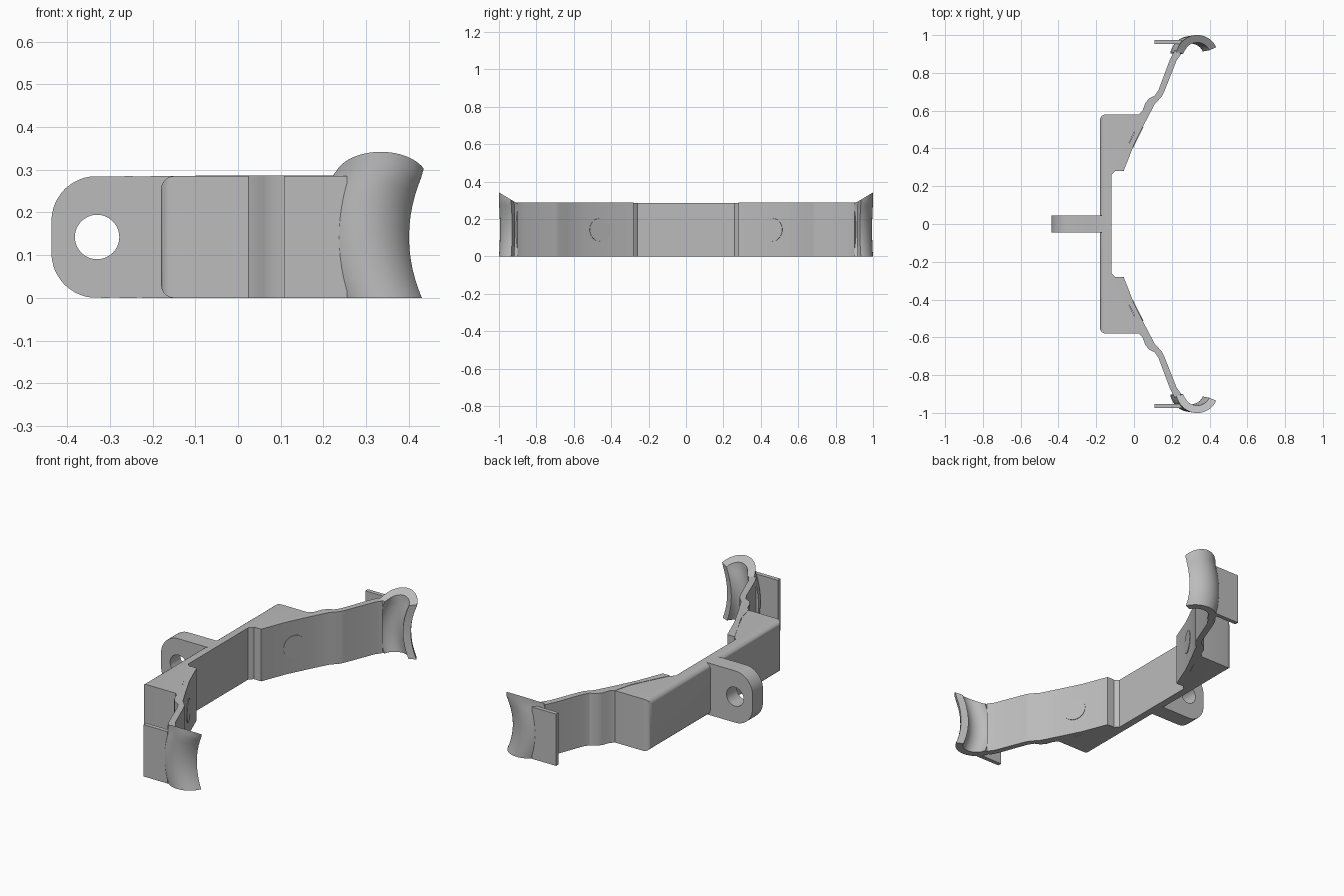
import bpy, bmesh, math
from mathutils import Vector

cube = bpy.data.objects.get("Cube")
if cube:
    bpy.data.objects.remove(cube)

HEIGHT = 0.285
MID = HEIGHT / 2

grey = bpy.data.materials.new("plain grey")
grey.use_nodes = True
grey.diffuse_color = (0.5, 0.5, 0.5, 1)
grey.node_tree.nodes["Principled BSDF"].inputs["Base Color"].default_value = (0.5, 0.5, 0.5, 1)


def finish(name, bm, mirror=False):
    bmesh.ops.recalc_face_normals(bm, faces=bm.faces)
    mesh = bpy.data.meshes.new(name)
    bm.to_mesh(mesh)
    bm.free()
    obj = bpy.data.objects.new(name, mesh)
    bpy.context.collection.objects.link(obj)
    mesh.materials.append(grey)
    if mirror:
        mod = obj.modifiers.new("both sides", 'MIRROR')
        mod.use_axis = (False, True, False)
    bpy.ops.object.select_all(action='DESELECT')
    bpy.context.view_layer.objects.active = obj
    obj.select_set(True)
    bpy.ops.object.shade_smooth_by_angle(angle=math.radians(28))
    return obj


def loft(rows):
    """Closed solid through rings of points with equal counts."""
    bm = bmesh.new()
    rings = [[bm.verts.new(p) for p in row] for row in rows]
    n = len(rings[0])
    for low, high in zip(rings, rings[1:]):
        for i in range(n):
            j = (i + 1) % n
            bm.faces.new((low[i], low[j], high[j], high[i]))
    return bm, rings


def prism(outline, top=HEIGHT):
    bm, rings = loft([[(x, y, z) for x, y in outline] for z in (0, top)])
    for ring in rings:
        bm.faces.new(ring)
    return bm


# Back plate with a wedge at each end, rounded along its rear edges
half = [(-0.12, 0.26), (-0.1, 0.28), (-0.03, 0.42), (0.03, 0.55), (0.03, 0.58), (-0.18, 0.58)]
bm = prism(half + [(x, -y) for x, y in reversed(half)])
rear = [e for e in bm.edges if all(v.co.x < -0.17 for v in e.verts)]
bmesh.ops.bevel(bm, geom=rear, offset=0.03, segments=5, profile=0.5, affect='EDGES')
finish("back_plate", bm)

# Spring arms that step outward toward the hooks
outer = [(-0.1, 0.28), (0, 0.48), (0.025, 0.58), (0.045, 0.6), (0.06, 0.64), (0.08, 0.665),
         (0.11, 0.68), (0.13, 0.71), (0.19, 0.87), (0.215, 0.92)]
inner = [(0.25, 0.9), (0.225, 0.865), (0.16, 0.7), (0.147, 0.675), (0.11, 0.635),
         (0.06, 0.54), (0, 0.42), (-0.055, 0.28)]
finish("arms", prism(outer + inner, HEIGHT + 0.002), True)


# Saddle-shaped hooks with a sloping upper rim
def hook_point(angle, radius, u):
    y = 0.885 + radius * math.sin(angle)
    z = u * (HEIGHT + 0.6 * max(0, y - 0.9))
    flare = min(((z - MID) / MID) ** 2, 1.15)
    return (0.3 + 0.03 * flare + radius * math.cos(angle), y + 0.005 * flare, z)


STEPS, ROWS = 24, 14
angles = [math.radians(24 + 146 * i / STEPS) for i in range(STEPS + 1)]
rows = [[hook_point(a, 0.11, r / ROWS) for a in angles] +
        [hook_point(a, 0.07, r / ROWS) for a in reversed(angles)] for r in range(ROWS + 1)]
bm, rings = loft(rows)
for ring in (rings[0], rings[-1]):
    for i in range(STEPS):
        bm.faces.new((ring[i], ring[i + 1], ring[-2 - i], ring[-1 - i]))
finish("hooks", bm, True)

# Flat tabs behind the hooks
finish("tabs", prism([(0.108, 0.952), (0.255, 0.952), (0.255, 0.975), (0.108, 0.975)]), True)

# Shallow round pads on the inner arm faces
bm = bmesh.new()
bmesh.ops.create_cone(bm, cap_ends=True, segments=32, radius1=0.062, radius2=0.062, depth=0.012)
normal = Vector((0.894, -0.447, 0))
turn = normal.to_track_quat('Z', 'Y').to_matrix()
bmesh.ops.rotate(bm, verts=bm.verts, matrix=turn)
bmesh.ops.translate(bm, verts=bm.verts, vec=Vector((0.02, 0.46, MID)) - normal * 0.003)
finish("round_pads", bm, True)

# Mounting lug: rounded plate with a through hole, built as a ring between two outlines
STEPS = 64
LEFT, RIGHT, CORNER = -0.437, -0.15, 0.105


def lug_edge(angle):
    """Point where a ray from the hole centre meets the rounded plate outline."""
    dx, dz = math.cos(angle), math.sin(angle)
    x, z = -0.33, MID
    while True:
        nx, nz = x + dx * 0.0005, z + dz * 0.0005
        cx = max(0, LEFT + CORNER - nx)
        cz = max(0, abs(nz - MID) - (MID - CORNER))
        if nx > RIGHT or abs(nz - MID) > MID or math.hypot(cx, cz) > CORNER:
            return x, z
        x, z = nx, nz


corner = math.atan2(MID, RIGHT + 0.33)
turns = sorted([2 * math.pi * i / STEPS for i in range(STEPS)] + [corner, 2 * math.pi - corner])
edge = [lug_edge(a) for a in turns]
hole = [(-0.33 + 0.052 * math.cos(a), MID + 0.052 * math.sin(a)) for a in turns]
layers = [(edge, -0.045), (edge, 0.045), (hole, 0.045), (hole, -0.045), (edge, -0.045)]
bm, rings = loft([[(x, y, z) for x, z in ring] for ring, y in layers])
bmesh.ops.remove_doubles(bm, verts=bm.verts, dist=0.00001)
finish("mounting_lug", bm)
